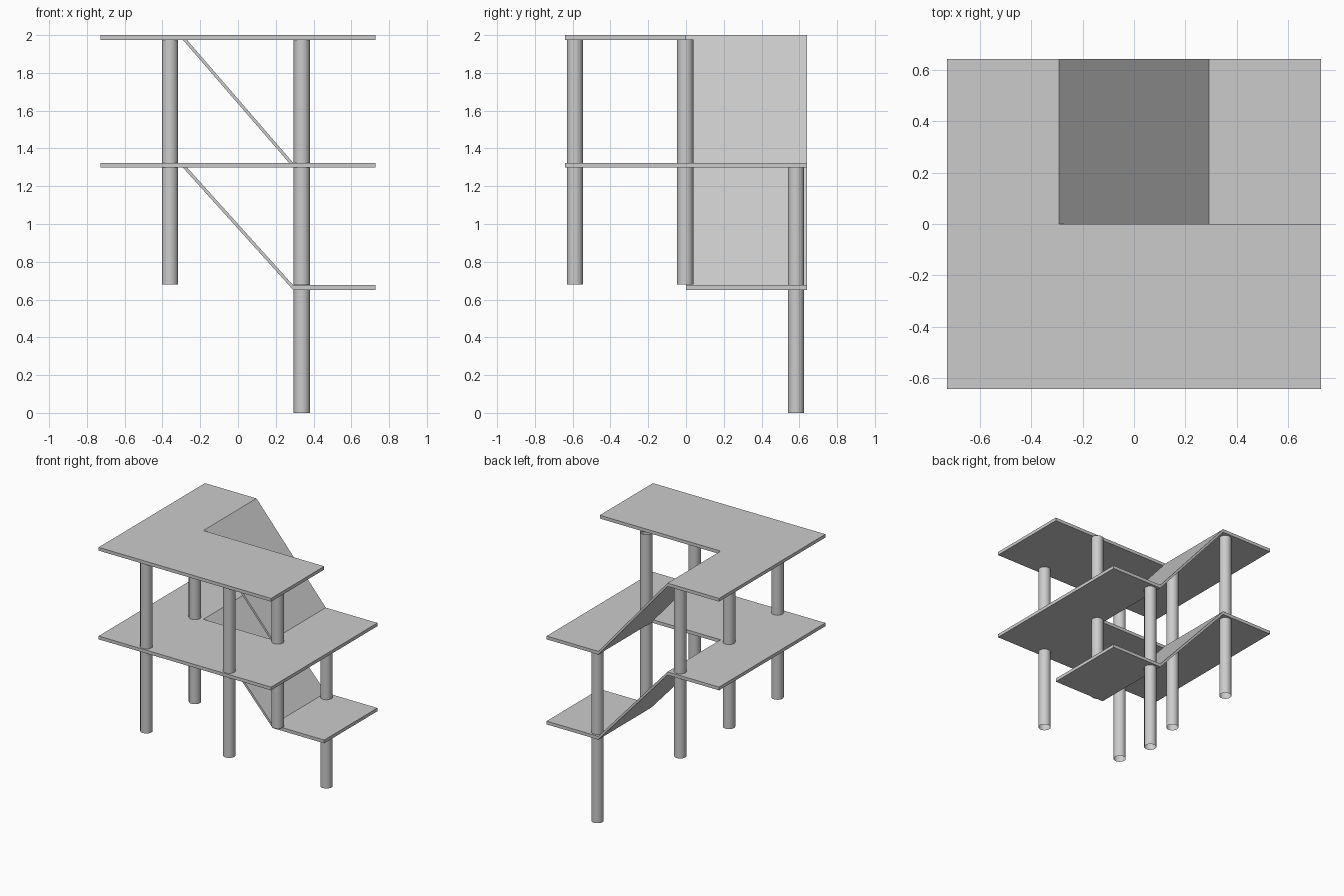
import bpy, bmesh
from mathutils import Vector

if "Cube" in bpy.data.objects:
    bpy.data.objects.remove(bpy.data.objects["Cube"])

W, D, R, T = 0.727, 0.64, 0.292, 0.025   # half width, half depth, ramp half width, slab thickness
LEVELS = (0.676, 1.324, 2.0)             # slab top heights


def extrude(name, points, offset):
    """Solid made by pushing a flat outline along an offset."""
    bm = bmesh.new()
    face = bm.faces.new([bm.verts.new(p) for p in points])
    new = bmesh.ops.extrude_face_region(bm, geom=[face])["geom"]
    bmesh.ops.translate(bm, vec=Vector(offset),
                        verts=[v for v in new if isinstance(v, bmesh.types.BMVert)])
    bmesh.ops.recalc_face_normals(bm, faces=bm.faces)
    mesh = bpy.data.meshes.new(name)
    bm.to_mesh(mesh)
    bm.free()
    bpy.context.collection.objects.link(bpy.data.objects.new(name, mesh))


def slab(name, outline, top):
    extrude(name, [(x, y, top - T) for x, y in outline], (0, 0, T))


# Floors: small landing, U-shaped middle floor, L-shaped top floor
slab("lower_landing", [(R, 0), (W, 0), (W, D), (R, D)], LEVELS[0])
slab("middle_floor", [(-W, -D), (W, -D), (W, D), (R, D), (R, 0), (-R, 0), (-R, D), (-W, D)], LEVELS[1])
slab("top_floor", [(-W, -D), (W, -D), (W, 0), (-R, 0), (-R, D), (-W, D)], LEVELS[2])

# Ramps joining consecutive levels
for name, low, high in (("lower_ramp", *LEVELS[:2]), ("upper_ramp", *LEVELS[1:])):
    extrude(name, [(-R, 0, high), (R, 0, low), (R, 0, low - T), (-R, 0, high - T)], (0, D, 0))

# Open-ended round columns; the back right one stands on the ground
for x in (-0.36, 0.338):
    for y in (-0.588, -0.004, 0.583):
        grounded = x > 0 and y > 0.1
        z0, z1 = (0, 1.3) if grounded else (0.68, 1.976)
        bpy.ops.mesh.primitive_cylinder_add(vertices=32, radius=0.043, depth=z1 - z0,
                                            end_fill_type='NOTHING',
                                            location=(x, y, (z0 + z1) / 2))
        bpy.context.object.name = "ground_column" if grounded else "column"
        bpy.ops.object.shade_smooth_by_angle()
